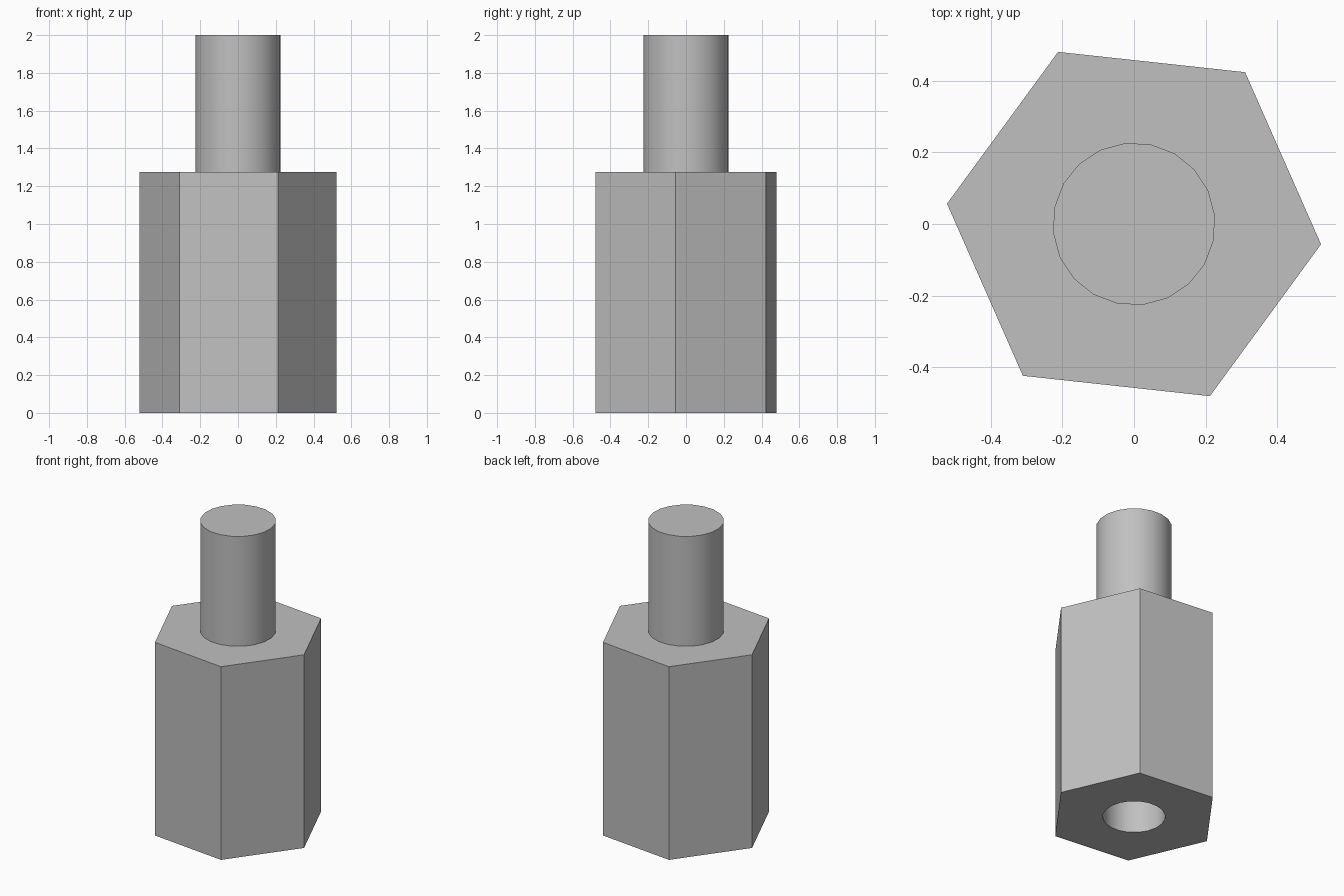
import bpy
import math

BODY_HEIGHT = 1.275
HOLE_DEPTH = 0.91

cube = bpy.data.objects.get("Cube")
if cube:
    bpy.data.objects.remove(cube, do_unlink=True)

metal = bpy.data.materials.new("grey_metal")
metal.use_nodes = True
colour = (0.53, 0.53, 0.53, 1)
metal.diffuse_color = colour
metal.node_tree.nodes["Principled BSDF"].inputs["Base Color"].default_value = colour


def prism(name, sides, radius, bottom, top, first_corner):
    """Upright prism whose first corner lies at the given angle from +x."""
    bpy.ops.mesh.primitive_cylinder_add(
        vertices=sides, radius=radius, depth=top - bottom,
        location=(0, 0, (bottom + top) / 2))
    obj = bpy.context.object
    obj.name = name
    # the primitive's first corner points along +y
    obj.rotation_euler.z = math.radians(first_corner - 90)
    bpy.ops.object.transform_apply(location=True, rotation=True, scale=True)
    obj.data.materials.append(metal)
    return obj


def smooth(obj):
    bpy.ops.object.select_all(action='DESELECT')
    obj.select_set(True)
    bpy.context.view_layer.objects.active = obj
    bpy.ops.object.shade_smooth_by_angle(angle=math.radians(30))


# Hexagonal body, and the round stud standing on it
body = prism("hex_body", 6, 0.525, 0, BODY_HEIGHT, -6.2)
stud = prism("stud", 20, 0.227, BODY_HEIGHT, 2, 6.2)

# Blind hole in the underside of the body
cutter = prism("hole_cutter", 20, 0.187, -0.1, HOLE_DEPTH, 6.2)
cutter.hide_render = True
drill = body.modifiers.new("bottom_hole", 'BOOLEAN')
drill.operation = 'DIFFERENCE'
drill.solver = 'EXACT'
drill.object = cutter
bpy.context.view_layer.objects.active = body
bpy.ops.object.modifier_apply(modifier=drill.name)
bpy.data.objects.remove(cutter, do_unlink=True)

for part in (body, stud):
    smooth(part)
